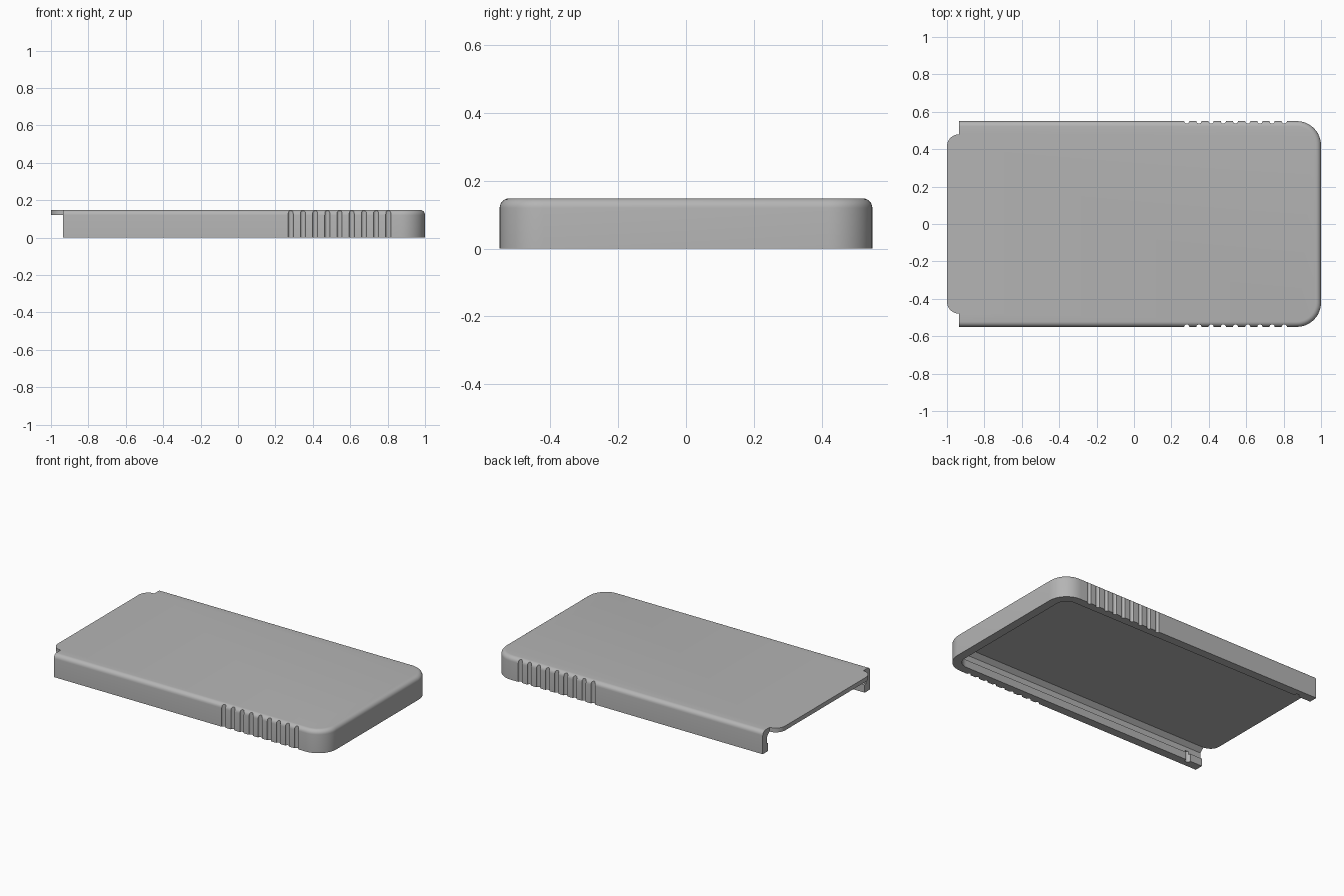
import bpy, bmesh, math
from mathutils import Vector

if "Cube" in bpy.data.objects:
    bpy.data.objects.remove(bpy.data.objects["Cube"], do_unlink=True)

HALF_Y, HEIGHT, CEILING = 0.55, 0.148, 0.12
WALL_END, CORNER, FILLET = -0.935, 0.13, 0.028

grey = bpy.data.materials.new("plain grey")
grey.use_nodes = True
grey.diffuse_color = (0.46, 0.46, 0.46, 1)
grey.node_tree.nodes["Principled BSDF"].inputs["Base Color"].default_value = grey.diffuse_color


def outline(inset, x_start):
    """Plan outline with square ends at x_start and round corners at +x."""
    r = CORNER - inset
    cx, cy = 1 - CORNER, HALF_Y - CORNER
    pts = [(x_start, -HALF_Y + inset)]
    for side, first in ((-1, -90), (1, 0)):
        for i in range(13):
            a = math.radians(first + i * 7.5)
            pts.append((cx + r * math.cos(a), side * cy + r * math.sin(a)))
    pts.append((x_start, HALF_Y - inset))
    return pts


def loft(name, levels):
    """Closed solid through a stack of (outline, z) levels."""
    bm = bmesh.new()
    rings = [[bm.verts.new((x, y, z)) for x, y in pts] for pts, z in levels]
    for low, high in zip(rings, rings[1:]):
        for i in range(len(low)):
            j = (i + 1) % len(low)
            bm.faces.new((low[i], low[j], high[j], high[i]))
    bm.faces.new(rings[0][::-1])
    bm.faces.new(rings[-1])
    bmesh.ops.recalc_face_normals(bm, faces=bm.faces)
    mesh = bpy.data.meshes.new(name)
    bm.to_mesh(mesh)
    bm.free()
    ob = bpy.data.objects.new(name, mesh)
    bpy.context.collection.objects.link(ob)
    mesh.materials.append(grey)
    return ob


def circle(x, y, r, n=16):
    return [(x + r * math.cos(math.tau * i / n), y + r * math.sin(math.tau * i / n))
            for i in range(n)]


def combine(target, other, operation):
    mod = target.modifiers.new(operation, 'BOOLEAN')
    mod.operation, mod.object, mod.solver = operation, other, 'EXACT'
    bpy.context.view_layer.objects.active = target
    bpy.ops.object.modifier_apply(modifier=mod.name)
    bpy.data.objects.remove(other, do_unlink=True)


# Outer body with a rounded top edge
levels = [(outline(0, WALL_END), 0)]
for i in range(7):
    a = math.radians(15 * i)
    levels.append((outline(FILLET * (1 - math.cos(a)), WALL_END),
                   HEIGHT - FILLET + FILLET * math.sin(a)))
cover = loft("sliding_cover", levels)

# Thin tongue at the open end
tongue_y, tongue_r = 0.48, 0.065
tongue = [(-0.85, -tongue_y), (-0.85, tongue_y)]
for side, first in ((1, 90), (-1, 180)):
    for i in range(9):
        a = math.radians(first + i * 11.25)
        tongue.append((-1 + tongue_r + tongue_r * math.cos(a),
                       side * (tongue_y - tongue_r) + tongue_r * math.sin(a)))
combine(cover, loft("tongue", [(tongue, CEILING), (tongue, HEIGHT)]), 'UNION')

# Cavity: bottom lip, rail groove above it, sloped shoulder to the ceiling
profile = [(0.056, -0.05), (0.056, 0.05), (0.042, 0.052), (0.042, 0.095), (0.07, CEILING)]
combine(cover, loft("cavity", [(outline(d, -1.2), z) for d, z in profile]), 'DIFFERENCE')

# Finger grip grooves and latch notches on both sides
for side in (-1, 1):
    for i in range(9):
        ring = circle(0.282 + i * 0.0652, side * (HALF_Y + 0.001), 0.014)
        combine(cover, loft("grip_cutter", [(ring, -0.1), (ring, 0.3)]), 'DIFFERENCE')
    ring = circle(-0.83, side * 0.497, 0.018)
    combine(cover, loft("latch_cutter", [(ring, -0.1), (ring, 0.07)]), 'DIFFERENCE')

# Smooth the rounded faces, keep the edges sharp
bpy.ops.object.select_all(action='DESELECT')
cover.select_set(True)
bpy.context.view_layer.objects.active = cover
bpy.ops.object.shade_smooth_by_angle(angle=math.radians(30))
